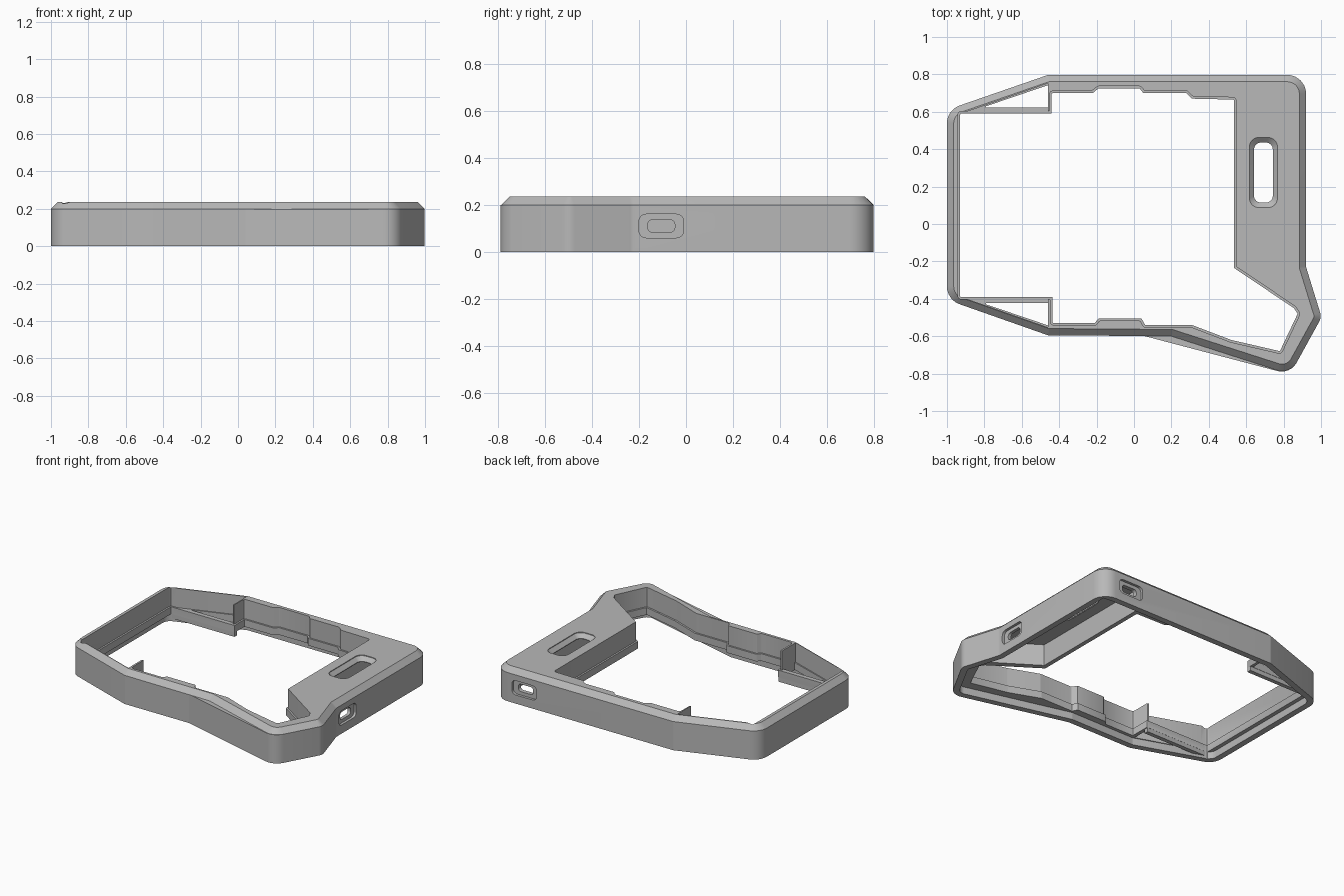
import bpy, bmesh, math
from mathutils import Vector

if "Cube" in bpy.data.objects:
    bpy.data.objects.remove(bpy.data.objects["Cube"])

grey = bpy.data.materials.new("plain_grey")
grey.use_nodes = True
grey.diffuse_color = (0.48, 0.48, 0.48, 1)
grey.node_tree.nodes["Principled BSDF"].inputs["Base Color"].default_value = grey.diffuse_color


def inset(points, d):
    """Move every edge of a counter-clockwise outline inwards by d."""
    result = []
    for i, (x, y, r) in enumerate(points):
        p = Vector((x, y))
        a = (p - Vector(points[i - 1][:2])).normalized()
        b = (Vector(points[(i + 1) % len(points)][:2]) - p).normalized()
        na, nb = Vector((-a.y, a.x)), Vector((-b.y, b.x))
        q = p + (na + nb) * d / (1 + na.dot(nb))
        convex = a.x * b.y - a.y * b.x > 0
        result.append((q.x, q.y, max(r - d, 0.008) if convex else r))
    return result


def fillet(points, steps=6):
    """Round each (x, y, radius) corner with an arc."""
    result = []
    for i, (x, y, r) in enumerate(points):
        p = Vector((x, y))
        a = (Vector(points[i - 1][:2]) - p).normalized()
        b = (Vector(points[(i + 1) % len(points)][:2]) - p).normalized()
        half = a.angle(b) / 2
        centre = p + (a + b).normalized() * r / math.sin(half)
        start = p + a * r / math.tan(half) - centre
        end = p + b * r / math.tan(half) - centre
        for k in range(steps + 1):
            t = k / steps
            arm = start.lerp(end, t).normalized() * r
            result.append(centre + arm)
    return result


def loft(name, rings):
    """Closed solid through rings of (outline, height)."""
    bm = bmesh.new()
    loops = [[bm.verts.new((p[0], p[1], z)) for p in pts] for pts, z in rings]
    n = len(loops[0])
    for low, high in zip(loops, loops[1:]):
        for i in range(n):
            j = (i + 1) % n
            bm.faces.new((low[i], low[j], high[j], high[i]))
    bm.faces.new(loops[0][::-1])
    bm.faces.new(loops[-1])
    bmesh.ops.remove_doubles(bm, verts=bm.verts, dist=0.0001)
    bmesh.ops.recalc_face_normals(bm, faces=bm.faces)
    mesh = bpy.data.meshes.new(name)
    bm.to_mesh(mesh)
    bm.free()
    mesh.materials.append(grey)
    obj = bpy.data.objects.new(name, mesh)
    bpy.context.collection.objects.link(obj)
    return obj


def prism(name, pts, low, high):
    return loft(name, [(pts, low), (pts, high)])


def cut(target, cutter):
    mod = target.modifiers.new("cut", "BOOLEAN")
    mod.operation, mod.solver, mod.object = "DIFFERENCE", "EXACT", cutter
    bpy.context.view_layer.objects.active = target
    bpy.ops.object.modifier_apply(modifier=mod.name)
    bpy.data.objects.remove(cutter)


def rounded_rect(w, h, r):
    return fillet([(-w / 2, -h / 2, r), (w / 2, -h / 2, r), (w / 2, h / 2, r), (-w / 2, h / 2, r)])


# Outer shell with chamfered top and a small ledge at the front
outline = [(-1, -.405, .1), (-.46, -.595, .03), (.04, -.595, .02), (.835, -.804, .09),
           (1.003, -.499, .06), (.92, -.23, .05), (.92, .797, .1), (-.46, .797, .03), (-1, .61, .1)]
upper = list(outline)
upper[2] = (.2, -.6, .02)
TOP, SHOULDER, LIP_TOP, LIP_LOW = .235, .2, .1, .05
frame = loft("case_frame", [(fillet(outline), 0), (fillet(outline), SHOULDER),
                            (fillet(upper), SHOULDER), (fillet(inset(upper, .036)), TOP)])

# Central opening, wider above the lip than through it
R = .006
opening = [(x, y, R) for x, y in [
    (-.93, -.39), (-.435, -.39), (-.435, -.53), (-.21, -.53), (-.19, -.505), (.04, -.505),
    (.06, -.54), (.31, -.54), (.52, -.62), (.78, -.68), (.875, -.48), (.855, -.45),
    (.535, -.235), (.535, .665), (.31, .67), (.28, .7), (.05, .7), (.03, .725),
    (-.19, .725), (-.22, .7), (-.44, .7), (-.44, .59), (-.93, .59)]]
cut(frame, prism("opening_cutter", fillet(opening, 2), -.1, .4))
cut(frame, prism("upper_cutter", fillet(inset(opening, -.012), 2), LIP_TOP, .4))

# Recess for a base plate
cut(frame, prism("recess_cutter", fillet(inset(outline, .042)), -.1, LIP_LOW))

# Hollow below the wide deck
deck = [(.565, -.21), (.845, -.395), (.88, -.23), (.88, .75), (.565, .75)]
cut(frame, prism("deck_cutter", deck, -.1, SHOULDER))

# Triangular corner pockets with a bar along each, mirrored about the middle
MID = .1
for label, s in (("back", 1), ("front", -1)):
    def place(pts):
        return [(x, MID + s * y) for x, y in pts][::s]
    wide = [(-.9, .49), (-.46, .49), (-.46, .652), (-.9, .498)]
    hole = [(-.79, .522), (-.46, .522), (-.46, .642), (-.79, .53)]
    cut(frame, prism("pocket_cutter", place(wide), LIP_TOP, .4))
    cut(frame, prism("hole_cutter", place(hole), -.1, .4))
    prism(label + "_bar", place([(-.95, .491), (-.441, .491), (-.441, .52), (-.95, .52)]),
          .02, LIP_TOP - .002)

# Tapered slot through the deck
def at_slot(pts):
    return [(p.x + .692, p.y + .275) for p in pts]


small, large = at_slot(rounded_rect(.1, .32, .035)), at_slot(rounded_rect(.15, .375, .05))
cut(frame, loft("slot_cutter", [(small, .15), (small, .205), (large, TOP - .005), (large, .3)]))

# Port holes in the side and back walls: shallow wide step, then narrow passage
PORT_Z = .11
for axis, along, wall in (("x", -.105, .92), ("y", .692, .797)):
    for w, h, r, start, end in ((.19, .1, .03, -.018, .1), (.115, .052, .02, -.07, .1)):
        tool = prism("port_cutter", rounded_rect(w, h, r), start, end)
        for v in tool.data.vertices:
            a, b, depth = v.co
            if axis == "x":
                v.co = (wall + depth, along + a, PORT_Z + b)
            else:
                v.co = (along - a, wall + depth, PORT_Z + b)
        cut(frame, tool)

# Smooth rounded corners, crisp edges
bpy.ops.object.select_all(action="DESELECT")
frame.select_set(True)
bpy.context.view_layer.objects.active = frame
bpy.ops.object.shade_smooth_by_angle(angle=math.radians(25))
